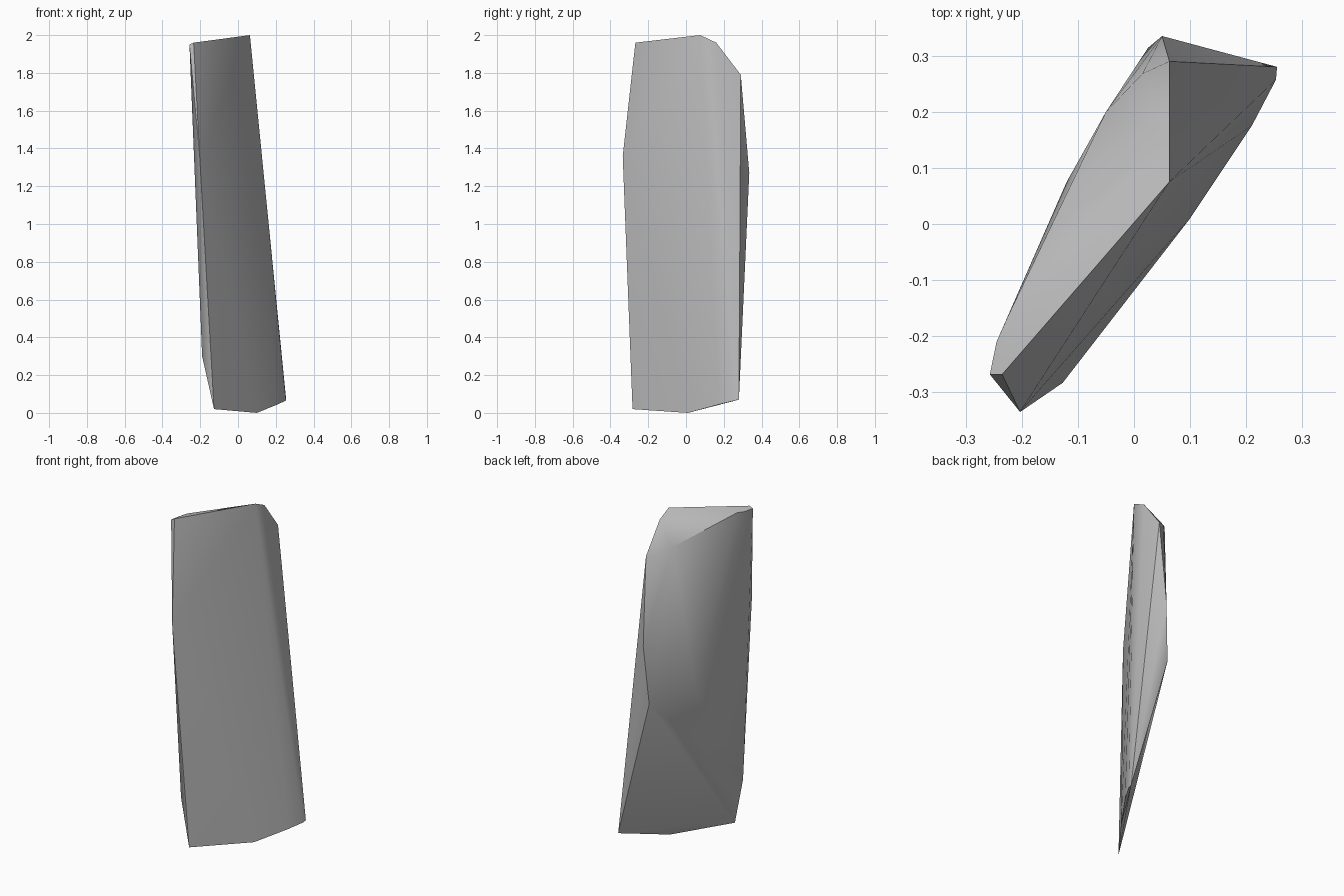
import bpy, bmesh, math

cube = bpy.data.objects.get("Cube")
if cube:
    bpy.data.objects.remove(cube, do_unlink=True)

# Stone colour
stone = bpy.data.materials.new("grey_stone")
stone.use_nodes = True
colour = (0.5, 0.5, 0.5, 1)
stone.diffuse_color = colour
stone.node_tree.nodes["Principled BSDF"].inputs["Base Color"].default_value = colour

# Corners of the leaning shard, grouped by region
top_rim = [(-.235, -.268, 1.96), (-.257, -.268, 1.95), (-.245, -.21, 1.95),
           (-.225, -.165, 1.955), (.063, .075, 2), (.063, .16, 1.96)]
rear_shoulder = [(.063, .29, 1.79), (.015, .268, 1.8), (-.05, .2, 1.84)]
middle = [(-.203, -.335, 1.36), (.05, .335, 1.27),
          (.025, .314, .92), (-.12, .075, .95)]
foot = [(-.127, -.283, .02), (-.19, -.27, .3), (.1, .01, 0),
        (.21, .175, .045), (.253, .257, .065), (.255, .28, .07)]

# Wrap the corners in a convex skin
bm = bmesh.new()
for corner in top_rim + rear_shoulder + middle + foot:
    bm.verts.new(corner)
bmesh.ops.convex_hull(bm, input=bm.verts)
loose = [v for v in bm.verts if not v.link_faces]
bmesh.ops.delete(bm, geom=loose, context='VERTS')
bmesh.ops.recalc_face_normals(bm, faces=bm.faces)
mesh = bpy.data.meshes.new("stone_shard")
bm.to_mesh(mesh)
bm.free()

shard = bpy.data.objects.new("stone_shard", mesh)
bpy.context.collection.objects.link(shard)
mesh.materials.append(stone)

# Soft faces with crisp ridges
bpy.ops.object.select_all(action='DESELECT')
shard.select_set(True)
bpy.context.view_layer.objects.active = shard
bpy.ops.object.shade_smooth_by_angle(angle=math.radians(40))
